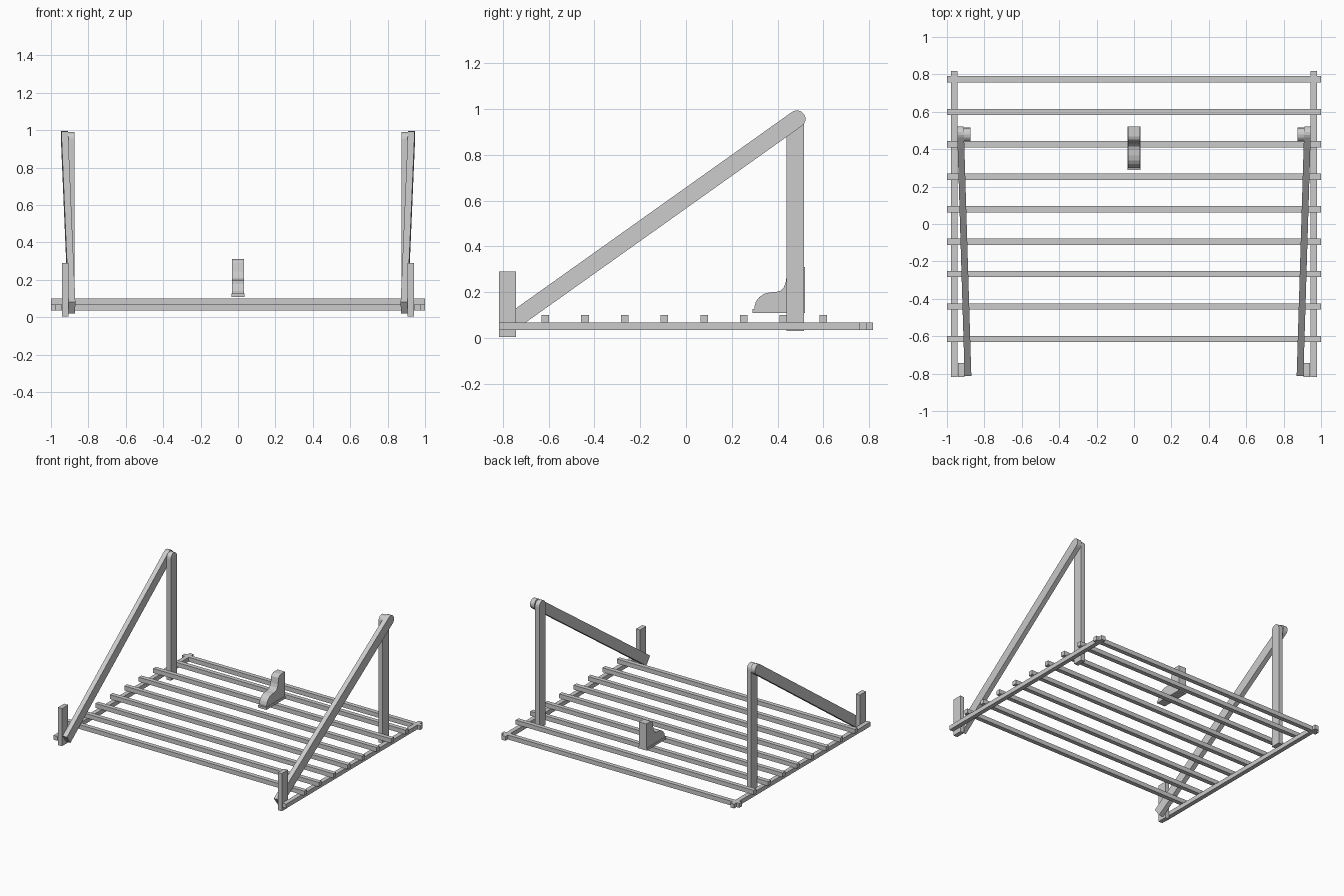
import bpy
import math
from mathutils import Vector

if "Cube" in bpy.data.objects:
    bpy.data.objects.remove(bpy.data.objects["Cube"])


def extrude(name, profile, x0, x1):
    """Closed (y, z) profile extruded in x; x0/x1 may be functions of y."""
    f0 = x0 if callable(x0) else lambda y: x0
    f1 = x1 if callable(x1) else lambda y: x1
    n = len(profile)
    verts = [(f0(y), y, z) for y, z in profile] + [(f1(y), y, z) for y, z in profile]
    faces = [list(range(n))[::-1], list(range(n, 2 * n))]
    faces += [[i, (i + 1) % n, n + (i + 1) % n, n + i] for i in range(n)]
    mesh = bpy.data.meshes.new(name)
    mesh.from_pydata(verts, [], faces)
    ob = bpy.data.objects.new(name, mesh)
    bpy.context.collection.objects.link(ob)
    # consistent outward normals
    import bmesh
    bm = bmesh.new()
    bm.from_mesh(mesh)
    bmesh.ops.recalc_face_normals(bm, faces=bm.faces)
    bm.to_mesh(mesh)
    bm.free()
    return ob


def box(name, x0, x1, y0, y1, z0, z1):
    return extrude(name, [(y0, z0), (y1, z0), (y1, z1), (y0, z1)], x0, x1)


def round_bar(start, end, r, steps=8):
    """Bar profile, square at start and half-round about end."""
    a, b = Vector(start), Vector(end)
    d = (b - a).normalized()
    n = Vector((-d.y, d.x))
    pts = [a + n * r, a - n * r]
    for i in range(steps + 1):
        t = -math.pi / 2 + math.pi * i / steps
        pts.append(b + d * (r * math.cos(t)) + n * (r * math.sin(t)))
    return [tuple(p) for p in pts]


def mirror(ob):
    axis = bpy.data.objects.get("mirror_centre")
    if axis is None:
        axis = bpy.data.objects.new("mirror_centre", None)
        axis.hide_render = True
        bpy.context.collection.objects.link(axis)
    ob.modifiers.new("Mirror", 'MIRROR').mirror_object = axis


# Side rails of the floor frame
mirror(box("side_rail", 0.945, 0.978, -0.818, 0.818, 0.035, 0.068))

# Floor slats on the rails, plus the lower rear crossbar
for i in range(8):
    y = -0.615 + i * 0.1735
    box(f"floor_slat_{i + 1}", -1, 1, y - 0.0165, y + 0.0165, 0.068, 0.101)
box("rear_crossbar", -1, 1, 0.757, 0.790, 0.035, 0.068)

# Short front posts and tall round-topped rear posts
mirror(box("front_post", 0.907, 0.941, -0.818, -0.744, 0.004, 0.29))
mirror(extrude("rear_post", round_bar((0.4775, 0.03), (0.4775, 0.952), 0.0375), 0.873, 0.908))

# Diagonal braces, leaning outward towards the rear
lean = lambda y: 0.870 + (y + 0.80) * 0.0305
brace = round_bar((-0.79, 0.05), (0.485, 0.957), 0.0375)
mirror(extrude("diagonal_brace", brace, lean, lambda y: lean(y) + 0.036))

# Heel block with its base plate
box("heel_plate", -0.035, 0.035, 0.29, 0.52, 0.108, 0.126)
heel = [(0.52, 0.126), (0.52, 0.31), (0.468, 0.31), (0.453, 0.304), (0.443, 0.291),
        (0.440, 0.272), (0.436, 0.245), (0.428, 0.222), (0.415, 0.207), (0.395, 0.201),
        (0.365, 0.199), (0.340, 0.192), (0.320, 0.178), (0.306, 0.160), (0.300, 0.140),
        (0.300, 0.126)]
extrude("heel_block", heel, -0.031, 0.031)
